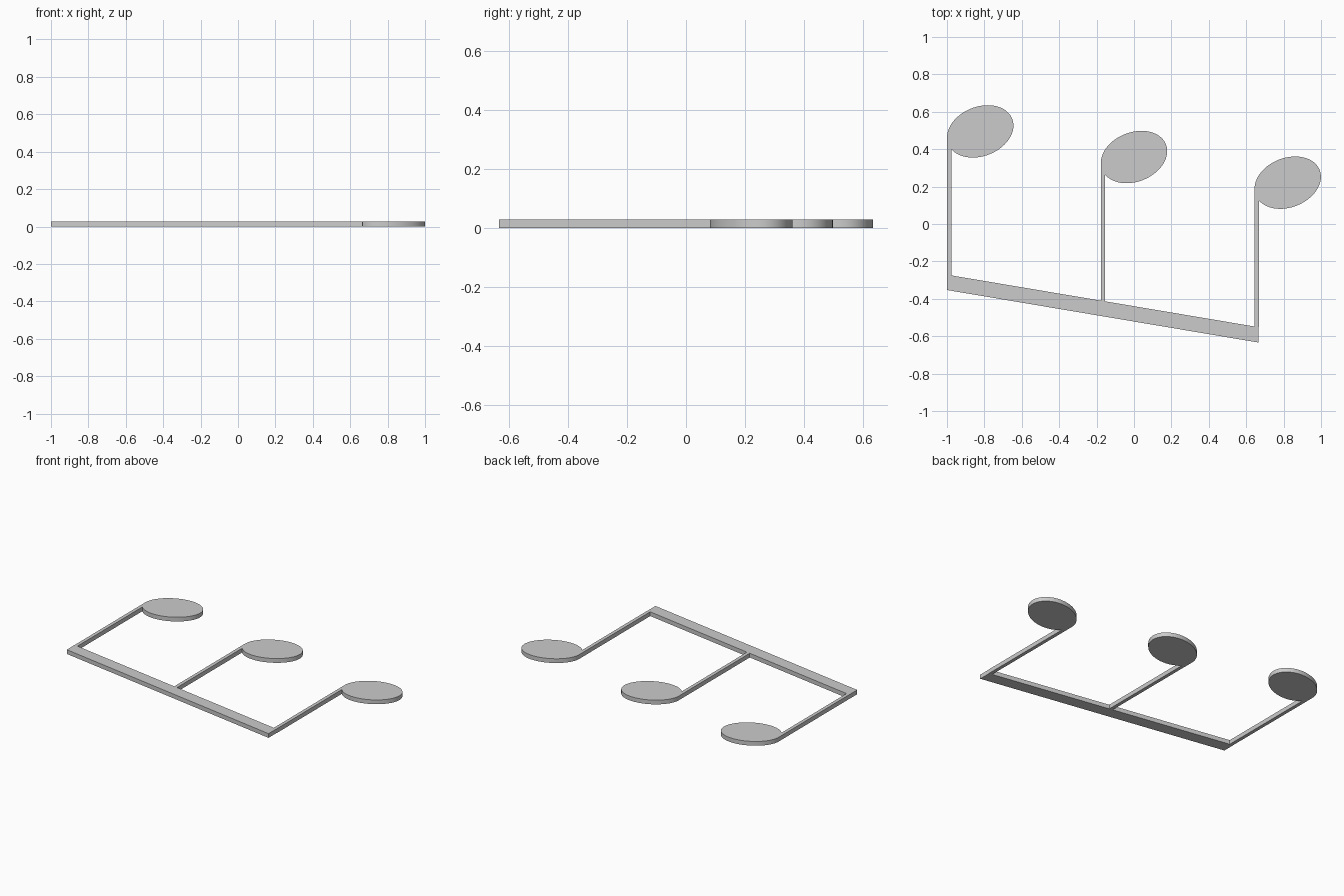
import bpy, bmesh
from math import sin, cos, pi, acos, atan2, radians

if "Cube" in bpy.data.objects:
    bpy.data.objects.remove(bpy.data.objects["Cube"])

THICK = 0.028
STEM_W = 0.023
BEAM_W = 0.082
SLOPE = -0.1685


def beam_bottom(x):
    return -0.353 + SLOPE * (x + 1.0)


def beam_top(x):
    return beam_bottom(x) + BEAM_W


def plate(name, outline):
    """Extrude a counter-clockwise outline up from the ground."""
    bm = bmesh.new()
    face = bm.faces.new([bm.verts.new((x, y, 0)) for x, y in outline])
    ext = bmesh.ops.extrude_face_region(bm, geom=[face], use_keep_orig=True)
    top = [g for g in ext["geom"] if isinstance(g, bmesh.types.BMVert)]
    bmesh.ops.translate(bm, verts=top, vec=(0, 0, THICK))
    bmesh.ops.recalc_face_normals(bm, faces=bm.faces)
    mesh = bpy.data.meshes.new(name)
    bm.to_mesh(mesh)
    bm.free()
    ob = bpy.data.objects.new(name, mesh)
    bpy.context.collection.objects.link(ob)
    bpy.ops.object.select_all(action='DESELECT')
    ob.select_set(True)
    bpy.context.view_layer.objects.active = ob
    bpy.ops.object.shade_smooth_by_angle(angle=radians(30))
    return ob


def note_outline(cx, cy, a=0.1836, b=0.1318, tilt=radians(21.6), n=64):
    """Tilted oval head whose left tangent runs down into the stem."""
    half = ((a * cos(tilt)) ** 2 + (b * sin(tilt)) ** 2) ** 0.5
    phase = atan2(b * sin(tilt), a * cos(tilt))
    start = pi + acos(1 - STEM_W / half)
    pts = []
    for i in range(n + 1):
        t = start + (3 * pi - start) * i / n - phase
        u, v = a * cos(t), b * sin(t)
        pts.append((cx + u * cos(tilt) - v * sin(tilt),
                    cy + u * sin(tilt) + v * cos(tilt)))
    left, right = cx - half, cx - half + STEM_W
    return pts + [(left, beam_top(left)), (right, beam_top(right))]


# Three note heads with stems
for i, label in enumerate(("left", "middle", "right")):
    plate(f"note_{label}", note_outline(-0.822 + 0.822 * i, 0.495 - 0.137 * i))

# Slanted beam joining the stems
x0, x1 = -1.0, 0.666
plate("beam", [(x0, beam_bottom(x0)), (x1, beam_bottom(x1)),
               (x1, beam_top(x1)), (x0, beam_top(x0))])
